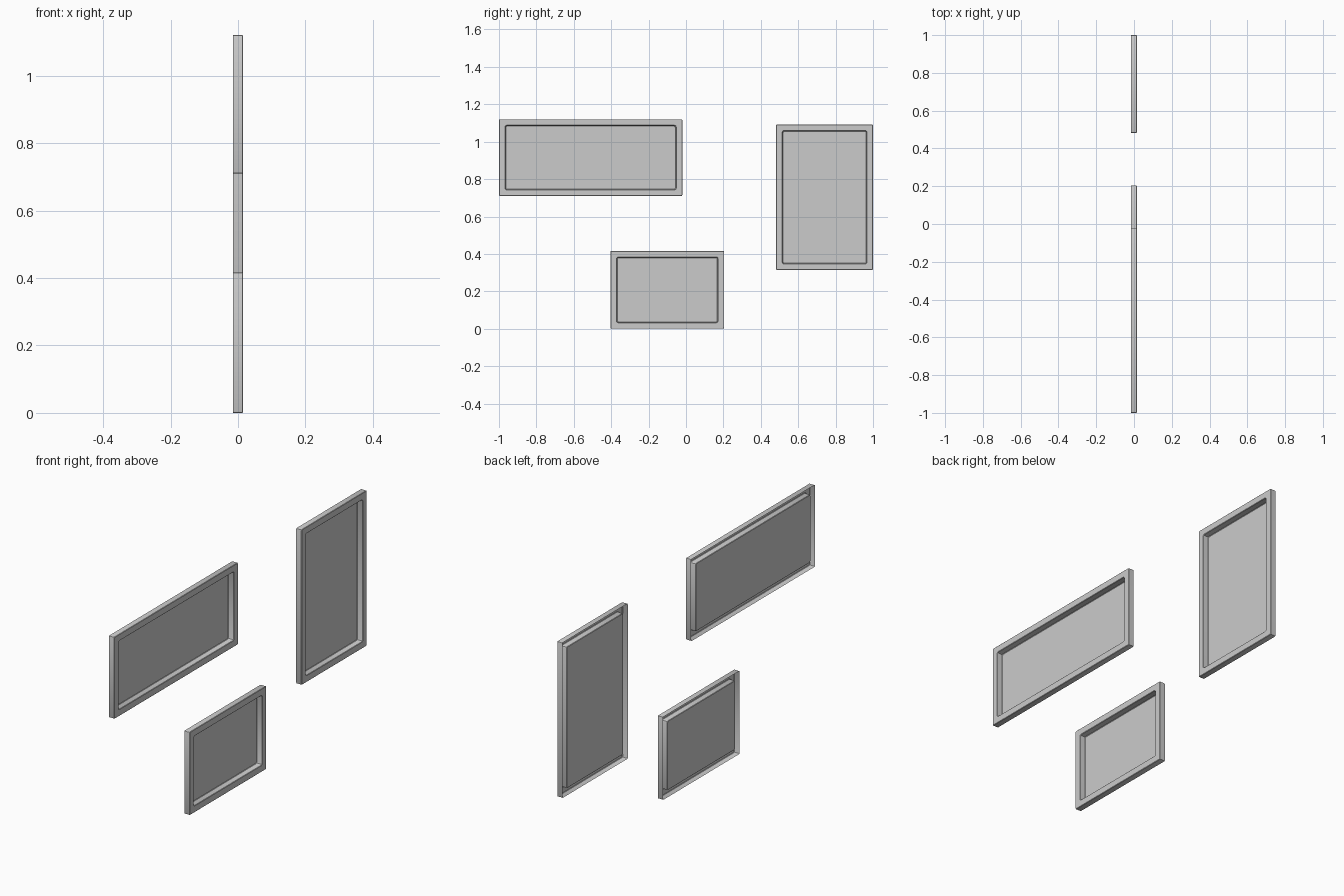
import bpy, bmesh, math

if "Cube" in bpy.data.objects:
    bpy.data.objects.remove(bpy.data.objects["Cube"])

HALF = 0.0148     # half depth of a panel
BORDER = 0.034    # width of the raised border


def ring(bm, box, inset, x, r, seg=2):
    """Rounded rectangle loop in the YZ plane."""
    y0, y1, z0, z1 = box
    i = inset + r
    corners = [(y1 - i, z1 - i), (y0 + i, z1 - i), (y0 + i, z0 + i), (y1 - i, z0 + i)]
    verts = []
    for k, (cy, cz) in enumerate(corners):
        for s in range(seg + 1):
            a = math.pi / 2 * (k + s / seg)
            verts.append(bm.verts.new((x, cy + r * math.cos(a), cz + r * math.sin(a))))
    return verts


def pressed_panel(name, box):
    """Open-backed pressed sheet: outer wall, front border, recess wall, centre."""
    bm = bmesh.new()
    e = 0.002
    profile = [
        (0, -HALF, 0.005),                    # back edge of outer wall
        (0, HALF - e, 0.005),
        (e, HALF, 0.004),                     # front border
        (BORDER - e, HALF, 0.009),
        (BORDER, HALF - e, 0.008),            # recess wall
        (BORDER + 0.001, -HALF + e, 0.008),
        (BORDER + 0.003, -HALF, 0.007),       # recessed centre
    ]
    loops = [ring(bm, box, *p) for p in profile]
    for a, b in zip(loops, loops[1:]):
        n = len(a)
        for k in range(n):
            j = (k + 1) % n
            bm.faces.new((a[k], a[j], b[j], b[k]))
    bm.faces.new(loops[-1])
    mesh = bpy.data.meshes.new(name)
    bm.to_mesh(mesh)
    bm.free()
    ob = bpy.data.objects.new(name, mesh)
    bpy.context.collection.objects.link(ob)
    bpy.context.view_layer.objects.active = ob
    ob.select_set(True)
    bpy.ops.object.shade_smooth_by_angle(angle=math.radians(30))
    ob.select_set(False)


# Three wall panels: y min, y max, z min, z max
pressed_panel("wide_panel", (-1.0, -0.02, 0.71, 1.12))
pressed_panel("small_panel", (-0.404, 0.204, 0.0, 0.416))
pressed_panel("tall_panel", (0.482, 1.0, 0.314, 1.092))
